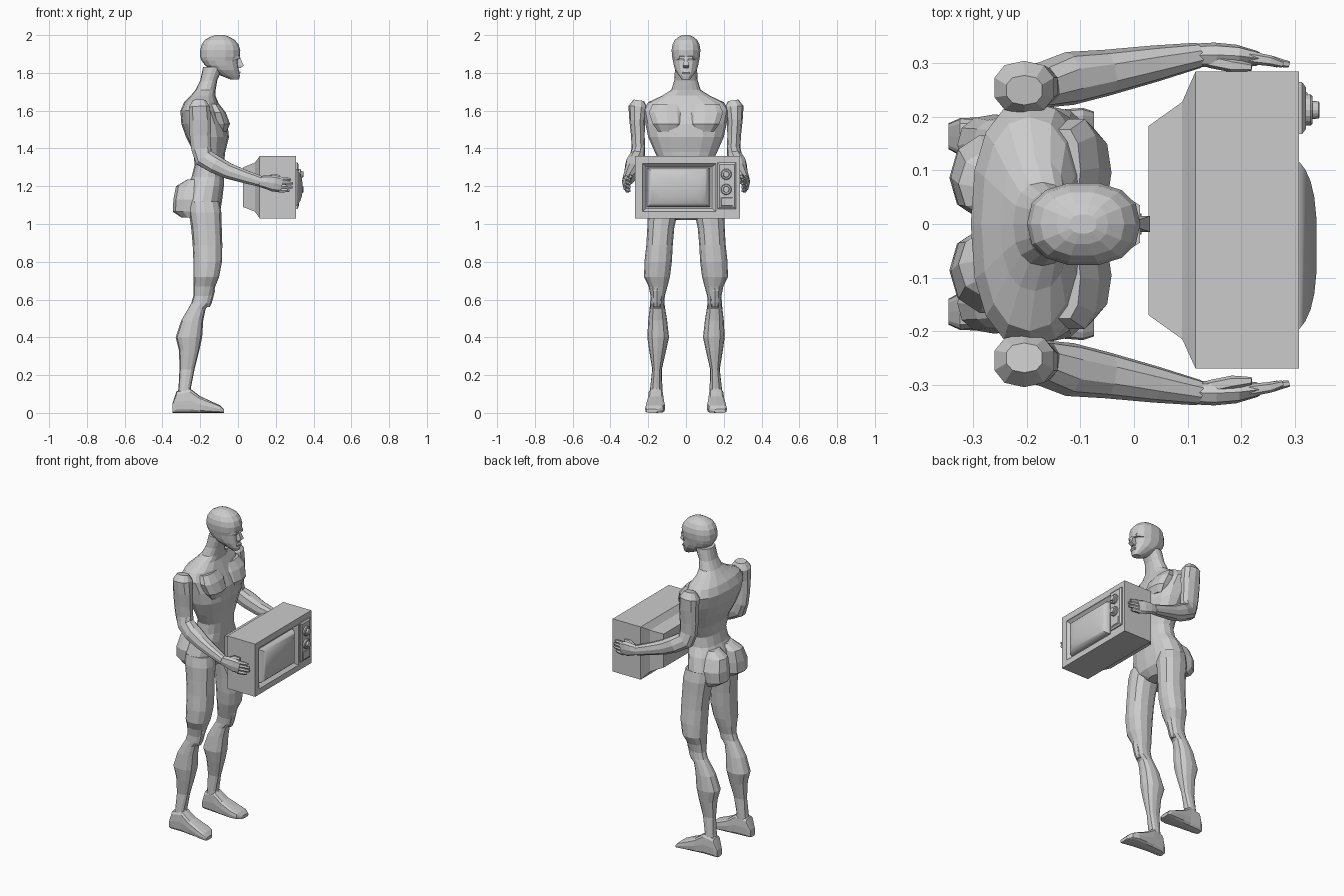
import bpy, bmesh, math
from mathutils import Vector

BOX = [(1, 1), (-1, 1), (-1, -1), (1, -1)]


def oval(n=12, e=0.85):
    pts = []
    for i in range(n):
        c, s = math.cos(2 * math.pi * i / n), math.sin(2 * math.pi * i / n)
        pts.append((math.copysign(abs(c) ** e, c), math.copysign(abs(s) ** e, s)))
    return pts


def skin(name, rings, mirror=False):
    bm = bmesh.new()
    rows = [[bm.verts.new(p) for p in r] for r in rings]
    n = len(rows[0])
    for a, b in zip(rows, rows[1:]):
        for i in range(n):
            j = (i + 1) % n
            bm.faces.new((a[i], a[j], b[j], b[i]))
    bm.faces.new(rows[0])
    bm.faces.new(rows[-1])
    bmesh.ops.recalc_face_normals(bm, faces=bm.faces)
    me = bpy.data.meshes.new(name)
    bm.to_mesh(me)
    bm.free()
    ob = bpy.data.objects.new(name, me)
    bpy.context.collection.objects.link(ob)
    if mirror:
        m = ob.modifiers.new("mirror", 'MIRROR')
        m.use_axis = (False, True, False)
    return ob


def stack(name, axis, rows, section=None, mirror=False):
    """Rows (station, low, high, y_low, y_high); low/high is x for axis z, z for axis x."""
    rings = []
    for s, p0, p1, y0, y1 in rows:
        ring = []
        for u, v in section or oval():
            p, y = (p0 + p1) / 2 + u * (p1 - p0) / 2, (y0 + y1) / 2 + v * (y1 - y0) / 2
            ring.append((p, y, s) if axis == 'z' else (s, y, p))
        rings.append(ring)
    return skin(name, rings, mirror)


def limb(name, pts, n=8, mirror=True):
    """Points (x, y, z, half width, half depth); sections follow the path."""
    c = [Vector(p[:3]) for p in pts]
    rings = []
    for i, p in enumerate(pts):
        t = (c[min(i + 1, len(c) - 1)] - c[max(i - 1, 0)]).normalized()
        v = Vector((0, 1, 0)).cross(t).normalized()
        u = t.cross(v)
        rings.append([c[i] + u * a * p[3] + v * b * p[4] for a, b in oval(n)])
    return skin(name, rings, mirror)


# torso and neck
stack("torso", 'z', [(z, a, b, -w, w) for z, a, b, w in [
    (1.02, -.21, -.13, .05), (1.06, -.28, -.095, .17), (1.12, -.29, -.085, .19),
    (1.20, -.27, -.075, .165), (1.25, -.245, -.075, .135), (1.31, -.23, -.075, .13),
    (1.38, -.235, -.068, .165), (1.46, -.275, -.048, .2), (1.53, -.3, -.055, .215),
    (1.60, -.305, -.085, .23), (1.645, -.285, -.105, .2), (1.68, -.25, -.12, .125),
    (1.71, -.225, -.118, .078), (1.76, -.2, -.11, .062), (1.83, -.185, -.08, .058)]],
    oval(16))
stack("chest_muscle", 'z', [
    (1.49, -.12, -.06, .04, .15), (1.53, -.14, -.042, .012, .18),
    (1.59, -.15, -.065, .01, .2), (1.635, -.16, -.1, .02, .18)], oval(10), True)
stack("buttock", 'z', [
    (1.035, -.30, -.2, .03, .15), (1.065, -.345, -.17, .008, .165),
    (1.13, -.342, -.17, .005, .17), (1.20, -.328, -.17, .01, .14),
    (1.235, -.27, -.18, .02, .11)], oval(10), True)

# head and face
stack("head", 'z', [(z, a, b, -w, w) for z, a, b, w in [
    (1.765, -.04, .005, .022), (1.785, -.09, .01, .038), (1.815, -.14, .004, .058),
    (1.84, -.175, .002, .066), (1.865, -.193, .0, .071), (1.885, -.2, .01, .075),
    (1.92, -.2, .012, .078), (1.95, -.193, .003, .073), (1.975, -.175, -.018, .06),
    (1.992, -.145, -.048, .038), (2.0, -.12, -.07, .018)]], oval(14))
stack("nose", 'z', [
    (1.825, -.02, .012, -.013, .013), (1.838, -.02, .03, -.015, .015),
    (1.885, -.02, .01, -.008, .008)], BOX)
stack("brow", 'x', [
    (-.03, 1.87, 1.892, .008, .06), (.011, 1.874, 1.888, .008, .035)], BOX, True)
stack("lips", 'z', [
    (1.795, -.02, .01, -.018, .018), (1.803, -.02, .014, -.02, .02),
    (1.812, -.02, .008, -.015, .015)], BOX)

# arms, with hands held against the set
limb("arm", [
    (-.205, .25, 1.655, .028, .035), (-.205, .255, 1.62, .05, .058),
    (-.2, .258, 1.55, .042, .06), (-.2, .255, 1.47, .036, .058),
    (-.195, .252, 1.40, .036, .055), (-.18, .258, 1.35, .042, .054),
    (-.12, .272, 1.315, .05, .05), (-.05, .283, 1.28, .043, .044),
    (.04, .3, 1.25, .034, .036), (.12, .315, 1.225, .024, .03)], 10)
limb("hand", [
    (.11, .315, 1.226, .022, .028), (.15, .316, 1.222, .023, .036),
    (.19, .314, 1.215, .021, .044), (.23, .309, 1.208, .014, .04)])
for i in range(4):
    z = 1.238 - i * .02
    tip = (.278, .29, .288, .27)[i]
    limb(f"finger_{i + 1}", [
        (.215, .311, z, .012, .012), (.255, .305, z, .01, .011),
        (tip, .298, z - .003, .006, .007)], 6)
limb("thumb", [
    (.14, .306, 1.232, .014, .016), (.185, .296, 1.25, .013, .015),
    (.22, .293, 1.252, .007, .009)], 6)

# legs and feet
stack("leg", 'z', [
    (1.12, -.26, -.1, .05, .19), (1.06, -.26, -.088, .045, .203), (.98, -.248, -.086, .062, .205),
    (.89, -.24, -.083, .07, .21), (.80, -.236, -.085, .075, .22),
    (.72, -.236, -.1, .085, .222), (.67, -.236, -.12, .098, .198),
    (.62, -.236, -.135, .112, .188), (.58, -.248, -.143, .114, .19),
    (.55, -.265, -.172, .11, .193), (.49, -.3, -.184, .1, .2),
    (.40, -.33, -.19, .09, .205), (.33, -.312, -.205, .105, .195),
    (.23, -.31, -.23, .128, .179), (.13, -.315, -.25, .125, .19),
    (.06, -.33, -.22, .125, .195)], mirror=True)
stack("kneecap", 'z', [
    (.56, -.19, -.15, .135, .172), (.585, -.2, -.138, .128, .178),
    (.645, -.2, -.122, .125, .18), (.665, -.19, -.125, .135, .172)], oval(8), True)
stack("foot", 'x', [
    (-.347, 0, .05, .14, .188), (-.325, 0, .115, .128, .198), (-.255, 0, .13, .12, .2),
    (-.2, 0, .088, .115, .206), (-.135, 0, .058, .11, .214),
    (-.095, 0, .04, .12, .217), (-.075, 0, .02, .15, .21)], oval(12, .5), True)

# television cabinet with stepped rear and recessed screen opening
tv = stack("tv_cabinet", 'x', [
    (.027, 1.09, 1.3, -.17, .183), (.09, 1.065, 1.325, -.215, .228),
    (.115, 1.03, 1.36, -.27, .285), (.308, 1.03, 1.36, -.27, .285)], BOX)
cut = stack("screen_cutter", 'x', [
    (.285, 1.083, 1.302, -.212, .137), (.302, 1.068, 1.318, -.228, .156),
    (.32, 1.06, 1.325, -.235, .162)], BOX)
cut.hide_render = True
cut.display_type = 'WIRE'
b = tv.modifiers.new("screen_opening", 'BOOLEAN')
b.operation = 'DIFFERENCE'
b.object = cut

# bulging screen glass
glass = stack("tv_screen", 'x', [
    (x, 1.193 - h, 1.193 + h, -.04 - w, -.04 + w) for x, w, h in [
        (.28, .168, .105), (.3, .163, .102), (.31, .155, .096), (.32, .142, .086),
        (.33, .12, .07), (.337, .09, .05), (.341, .05, .026)]], BOX)
bpy.context.view_layer.objects.active = glass
glass.select_set(True)
bpy.ops.object.shade_smooth_by_angle(angle=math.radians(40))

# control panel and dials
stack("control_panel", 'x', [
    (.3, 1.08, 1.325, .168, .265), (.314, 1.08, 1.325, .168, .265),
    (.321, 1.09, 1.315, .177, .256)], BOX)
for i, z in enumerate((1.263, 1.183)):
    stack(f"dial_{i + 1}", 'x', [
        (x, z - r, z + r, .213 - r, .213 + r) for x, r in [
            (.318, .029), (.33, .029), (.334, .025), (.334, .017), (.345, .016), (.347, .013)]],
        oval(16, 1))
stack("speaker_grille", 'x', [
    (.318, 1.095, 1.14, .185, .248), (.324, 1.097, 1.138, .187, .246)], BOX)
